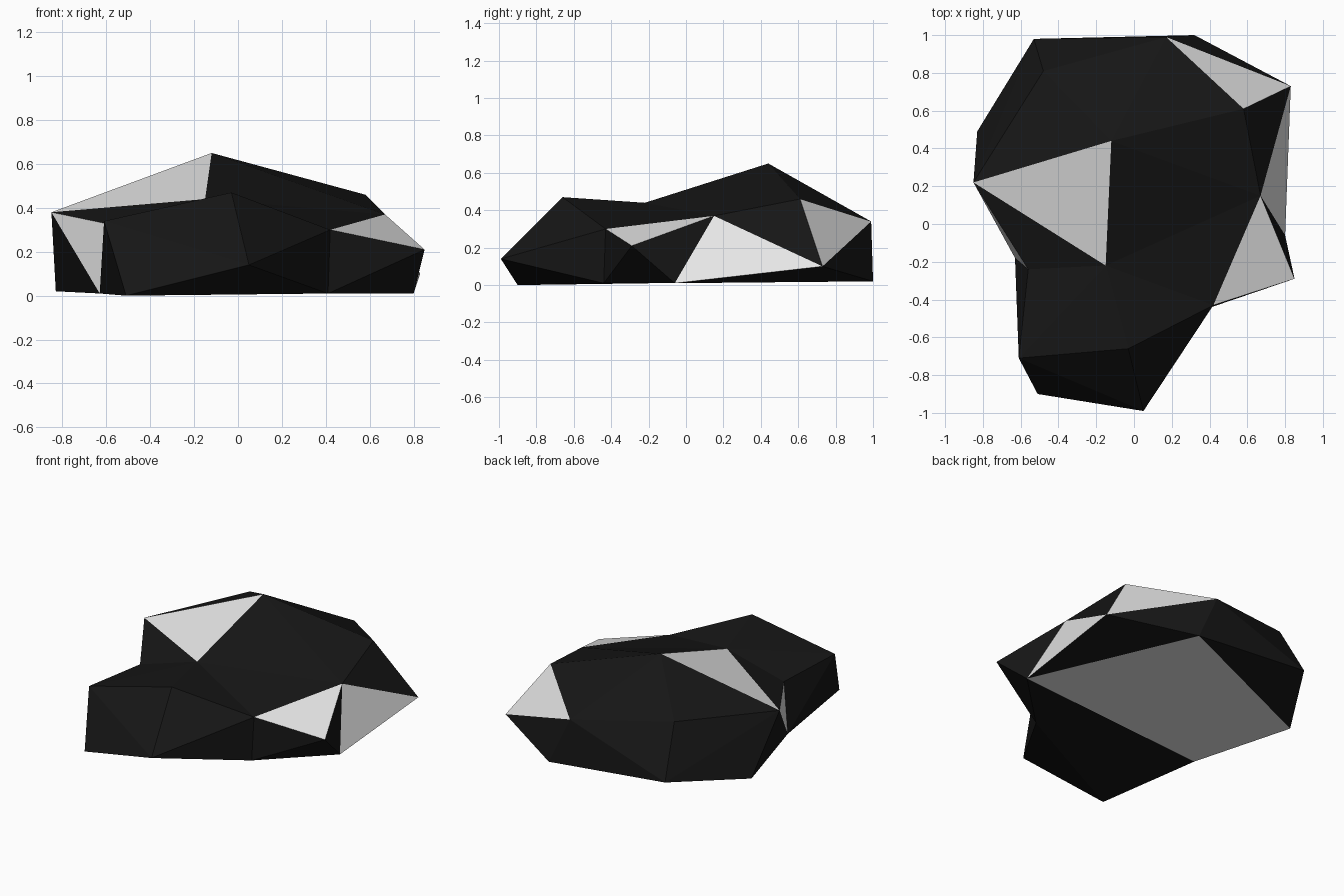
import bpy
import bmesh
from mathutils import Vector

cube = bpy.data.objects.get("Cube")
if cube:
    bpy.data.objects.remove(cube)


def make_material(name, rgb):
    mat = bpy.data.materials.new(name)
    mat.use_nodes = True
    colour = (*rgb, 1.0)
    mat.diffuse_color = colour
    shader = next(n for n in mat.node_tree.nodes if n.type == "BSDF_PRINCIPLED")
    shader.inputs["Base Color"].default_value = colour
    return mat


dark_stone = make_material("dark stone", (0.008, 0.008, 0.008))
pale_stone = make_material("pale stone", (0.8, 0.8, 0.8))

# Corners of the boulder, named by where they sit
corners = {
    "peak": (-.12, .44, .65),
    "saddle": (-.15, -.22, .44),
    "front_crest": (-.03, -.66, .47),
    "front_shoulder": (-.61, -.71, .34),
    "front_nose": (.05, -.99, .14),
    "right_notch": (-.56, -.24, .32),
    "right_tip": (-.85, .22, .38),
    "left_dip": (.42, -.43, .3),
    "left_tip": (.85, -.29, .21),
    "left_ridge": (.67, .15, .37),
    "left_crest": (.58, .61, .46),
    "left_corner": (.83, .73, .1),
    "back_crest": (.17, .99, .34),
    "back_shoulder": (-.48, .81, .43),
    "back_corner": (-.53, .98, .1),
    "foot_back": (.32, 1, .02),
    "foot_right": (-.83, .49, .02),
    "foot_notch": (-.63, -.18, .01),
    "foot_front": (-.51, -.9, 0),
    "foot_dip": (.41, -.44, .01),
    "foot_left": (.8, -.06, .01),
}

# Faces fractured to the pale inside of the stone
pale_faces = [
    {"peak", "right_tip", "saddle"},
    {"left_corner", "back_crest", "left_crest"},
    {"left_corner", "left_ridge", "foot_left"},
    {"left_tip", "left_ridge", "left_dip"},
    {"foot_notch", "right_tip", "right_notch"},
]

bm = bmesh.new()
verts = {name: bm.verts.new(Vector(co)) for name, co in corners.items()}


def facet(names, pale):
    face = bm.faces.new([verts[n] for n in names])
    face.material_index = int(pale)


def fan(hub, ring):
    """Triangles from a hub corner to each pair of neighbours on its ring."""
    names = ring.split()
    for a, b in zip(names, names[1:]):
        facet((hub, a, b), {hub, a, b} in pale_faces)


# Upper slopes
fan("peak", "right_tip saddle left_ridge left_crest back_crest back_shoulder right_tip")
fan("saddle", "right_tip right_notch front_shoulder front_crest left_dip left_ridge")
# Front and left flanks
fan("front_nose", "front_crest front_shoulder foot_front foot_dip left_dip front_crest")
fan("left_tip", "left_ridge left_dip foot_dip foot_left left_ridge")
fan("left_corner", "back_crest left_crest left_ridge foot_left foot_back back_crest")
# Back and right flanks, with the front part of the underside
fan("back_corner", "back_shoulder back_crest foot_back foot_right right_tip back_shoulder")
fan("foot_notch", "foot_right right_tip right_notch front_shoulder foot_front foot_dip foot_left")
# Flat underside
facet(("foot_notch", "foot_left", "foot_back", "foot_right"), True)

bmesh.ops.recalc_face_normals(bm, faces=bm.faces[:])
mesh = bpy.data.meshes.new("boulder")
bm.to_mesh(mesh)
bm.free()
mesh.materials.append(dark_stone)
mesh.materials.append(pale_stone)
boulder = bpy.data.objects.new("boulder", mesh)
bpy.context.collection.objects.link(boulder)
